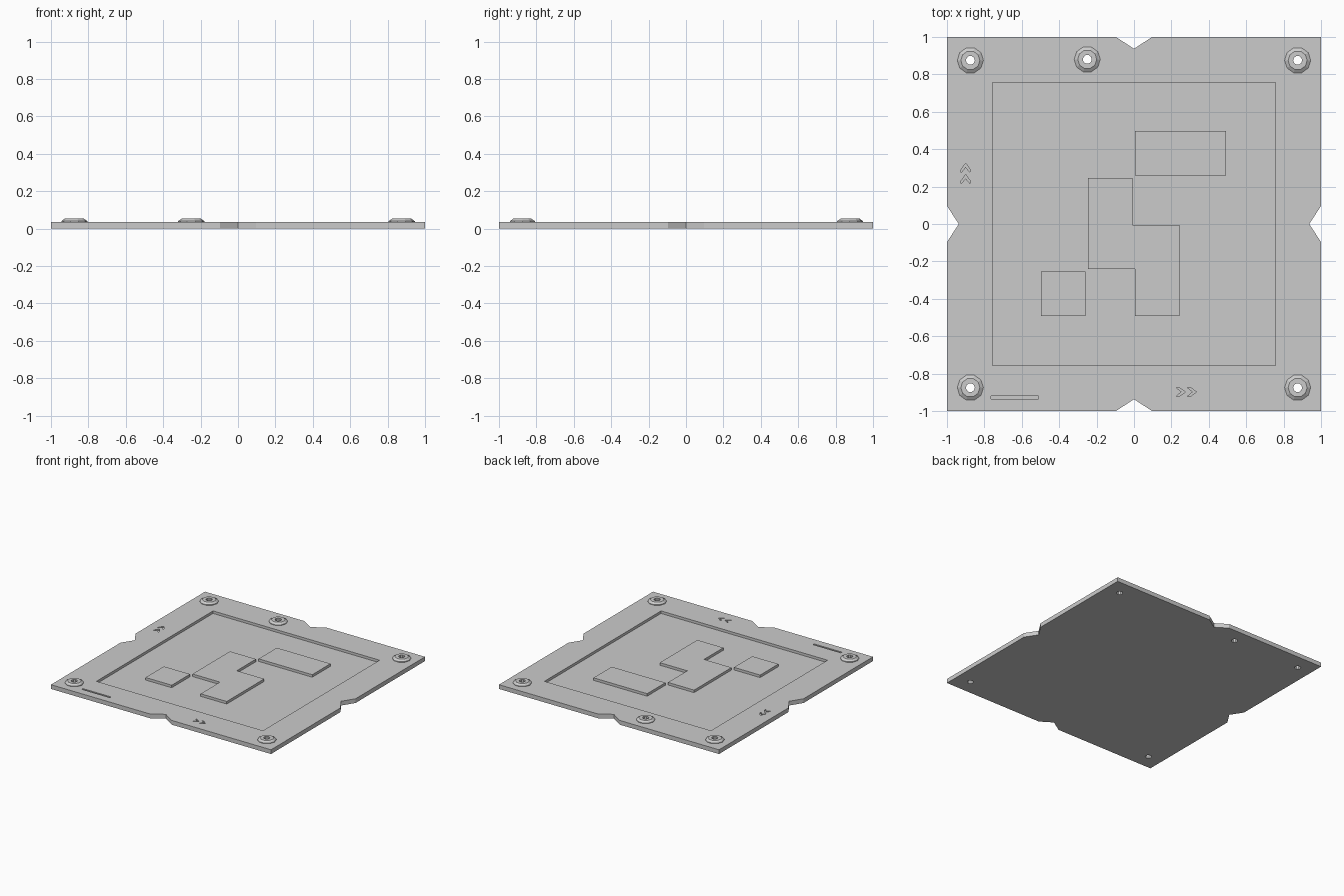
import bpy, bmesh
from math import cos, sin, pi
from mathutils import Matrix, Vector

if "Cube" in bpy.data.objects:
    bpy.data.objects.remove(bpy.data.objects["Cube"])

TOP = 0.035      # upper face of the plate
FLOOR = 0.014    # floor of the square recess
HOLE = 0.024
SIDES = 10
PEGS = [(-0.875, -0.875), (0.875, -0.875), (-0.875, 0.875), (0.875, 0.875), (-0.25, 0.88)]


def finish(bm, name):
    bmesh.ops.recalc_face_normals(bm, faces=bm.faces)
    mesh = bpy.data.meshes.new(name)
    bm.to_mesh(mesh)
    bm.free()
    ob = bpy.data.objects.new(name, mesh)
    bpy.context.collection.objects.link(ob)
    return ob


def add_prism(bm, pts, z0, z1):
    face = bm.faces.new([bm.verts.new((x, y, z0)) for x, y in pts])
    res = bmesh.ops.extrude_face_region(bm, geom=[face], use_keep_orig=True)
    for v in res["geom"]:
        if isinstance(v, bmesh.types.BMVert):
            v.co.z = z1


def prisms(name, outlines, z0, z1):
    bm = bmesh.new()
    for pts in outlines:
        add_prism(bm, pts, z0, z1)
    return finish(bm, name)


def rect(x0, y0, x1, y1):
    return [(x0, y0), (x1, y0), (x1, y1), (x0, y1)]


def ring(cx, cy, r):
    return [(cx + r * cos(2 * pi * i / SIDES), cy + r * sin(2 * pi * i / SIDES))
            for i in range(SIDES)]


def carve(ob, cutter):
    mod = ob.modifiers.new("carve", "BOOLEAN")
    mod.operation = "DIFFERENCE"
    mod.solver = "EXACT"
    mod.object = cutter
    cutter.hide_render = True
    bpy.context.view_layer.objects.active = ob
    bpy.ops.object.modifier_apply(modifier=mod.name)
    bpy.data.objects.remove(cutter)


# Base plate: square with a V notch in the middle of every edge
outline = []
for k in range(4):
    turn = Matrix.Rotation(k * pi / 2, 2)
    for p in [(-1, -1), (-0.097, -1), (0, -0.937), (0.097, -1)]:
        outline.append(tuple(turn @ Vector(p)))
plate = prisms("base_plate", [outline], 0, TOP)

# Square recess and the through holes
carve(plate, prisms("recess_cutter", [rect(-0.757, -0.757, 0.757, 0.757)], FLOOR, 0.1))
carve(plate, prisms("hole_cutter", [ring(x, y, HOLE) for x, y in PEGS], -0.1, 0.1))


# Engraved direction arrows along two edges, plus a short groove at one corner
def chevron(x, y, up):
    pts = [(0, 0.024), (0.016, 0.024), (0.05, 0), (0.016, -0.024), (0, -0.024), (0.029, 0)]
    return [(x - b, y + a) if up else (x + a, y + b) for a, b in pts]


marks = [chevron(0.225, -0.898, False), chevron(0.285, -0.898, False),
         chevron(-0.9, 0.215, True), chevron(-0.9, 0.275, True),
         rect(-0.765, -0.935, -0.51, -0.92)]
carve(plate, prisms("mark_cutter", marks, TOP - 0.01, 0.1))

# Raised islands, level with the plate rim
islands = {
    "square_island": rect(-0.496, -0.492, -0.258, -0.254),
    "long_island": rect(0.005, 0.26, 0.493, 0.497),
    "stepped_island": [(-0.245, 0.245), (-0.008, 0.245), (-0.008, -0.005), (0.242, -0.005),
                       (0.242, -0.492), (0.005, -0.492), (0.005, -0.241), (-0.245, -0.241)],
}
for name, pts in islands.items():
    prisms(name, [pts], FLOOR, TOP)

# Bevelled ten-sided locating bosses around the holes
profile = [(0.07, TOP), (0.07, 0.04), (0.051, 0.053), (HOLE, 0.053), (HOLE, TOP)]
for n, (cx, cy) in enumerate(PEGS):
    bm = bmesh.new()
    loops = [[bm.verts.new((x, y, z)) for x, y in ring(cx, cy, r)] for r, z in profile]
    for a, b in zip(loops, loops[1:] + loops[:1]):
        for i in range(SIDES):
            j = (i + 1) % SIDES
            bm.faces.new((a[i], a[j], b[j], b[i]))
    finish(bm, f"boss_{n + 1}")
